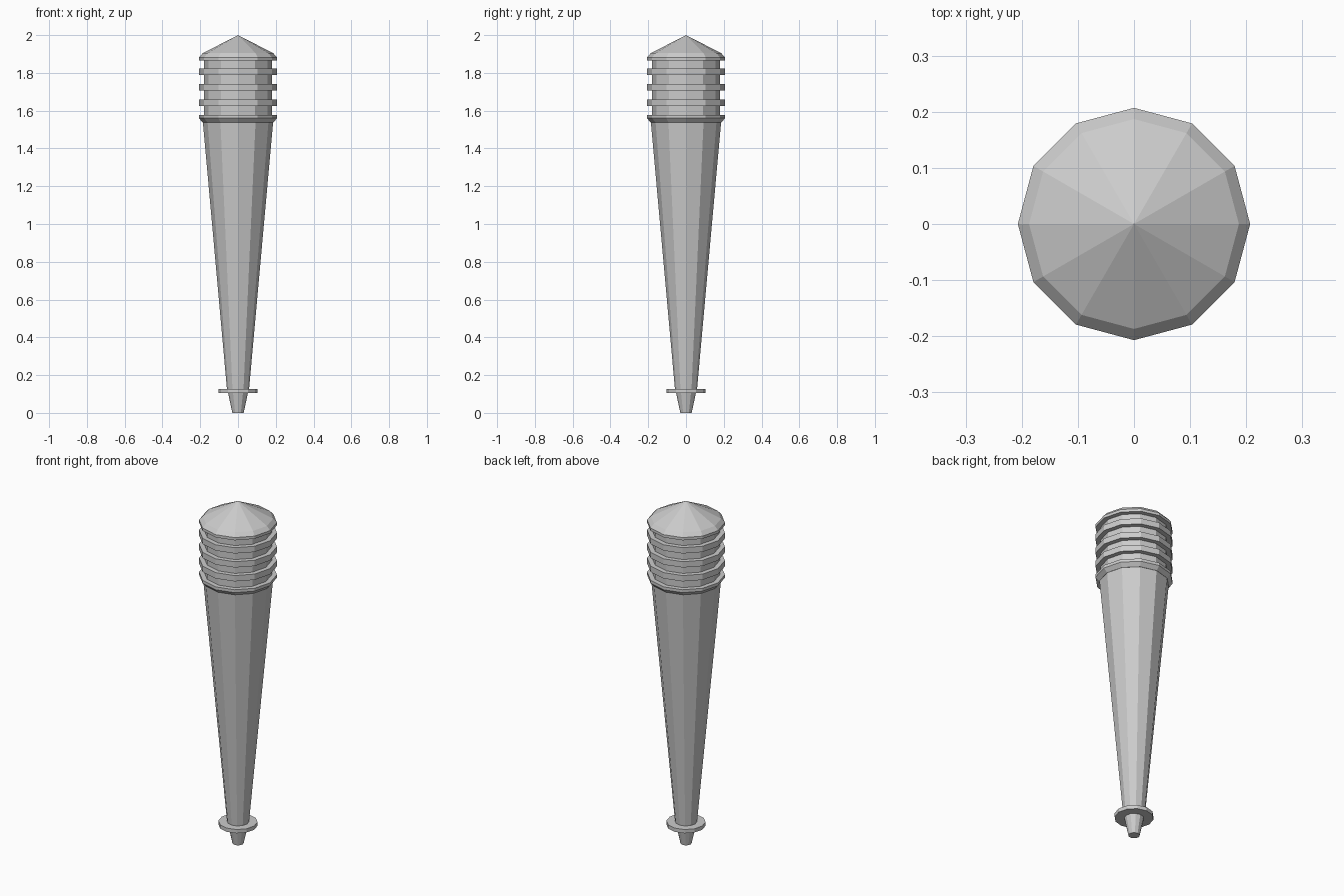
import bpy, bmesh
from math import cos, sin, pi

if "Cube" in bpy.data.objects:
    bpy.data.objects.remove(bpy.data.objects["Cube"])

SIDES = 12


def lathe(name, profile):
    """Flat-shaded closed turned solid from (radius, z) points, bottom to top."""
    bm = bmesh.new()
    rings = []
    for r, z in profile:
        if r == 0:
            rings.append([bm.verts.new((0, 0, z))] * SIDES)
        else:
            rings.append([bm.verts.new((r * cos(2 * pi * i / SIDES),
                                        r * sin(2 * pi * i / SIDES), z))
                          for i in range(SIDES)])
    for a, b in zip(rings, rings[1:]):
        for i in range(SIDES):
            j = (i + 1) % SIDES
            bm.faces.new(list(dict.fromkeys((a[i], a[j], b[j], b[i]))))
    if profile[0][0]:
        bm.faces.new(rings[0][::-1])
    if profile[-1][0]:
        bm.faces.new(rings[-1])
    mesh = bpy.data.meshes.new(name)
    bm.to_mesh(mesh)
    bm.free()
    obj = bpy.data.objects.new(name, mesh)
    bpy.context.collection.objects.link(obj)
    return obj


# Tapered foot and its collar disc
lathe("foot_tip", [(0.03, 0), (0.053, 0.108)])
lathe("foot_collar", [(0.104, 0.105), (0.104, 0.127)])

# Long tapered shaft
lathe("shaft", [(0.058, 0.12), (0.186, 1.54)])

# Flared rim under the head
lathe("head_rim", [(0.187, 1.538), (0.207, 1.56), (0.207, 1.577)])

# Head core with evenly spaced fins
lathe("head_core", [(0.18, 1.57), (0.18, 1.875)])
for n, z in enumerate((1.643, 1.724, 1.806)):
    lathe(f"head_fin_{n + 1}", [(0.207, z - 0.017), (0.207, z + 0.017)])

# Pointed cap with bevelled edge
lathe("cap", [(0.207, 1.866), (0.207, 1.882), (0.187, 1.904), (0, 2.0)])
